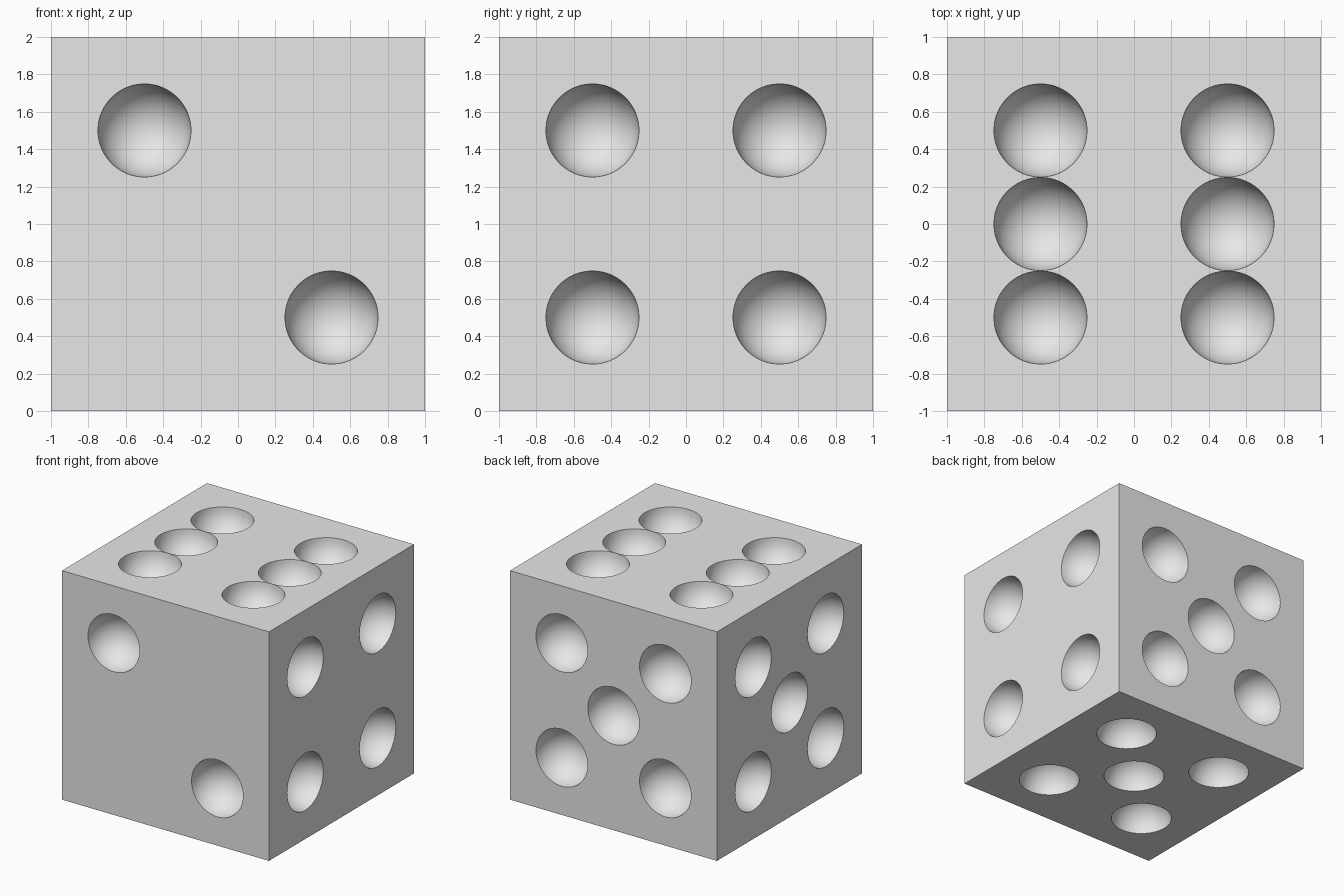
import bpy
import bmesh
from math import radians
from mathutils import Vector, Matrix

default = bpy.data.objects.get("Cube")
if default:
    bpy.data.objects.remove(default, do_unlink=True)

# Single plain grey
grey = bpy.data.materials.new("light_grey")
grey.use_nodes = True
colour = (0.8, 0.8, 0.8, 1)
grey.diffuse_color = colour
grey.node_tree.nodes["Principled BSDF"].inputs["Base Color"].default_value = colour

PIP_RADIUS = 0.249
CENTRE = Vector((0, 0, 1))


def new_object(name, bm):
    mesh = bpy.data.meshes.new(name)
    bm.to_mesh(mesh)
    bm.free()
    mesh.materials.append(grey)
    obj = bpy.data.objects.new(name, mesh)
    bpy.context.collection.objects.link(obj)
    return obj


# Cube body
bm = bmesh.new()
bmesh.ops.create_cube(bm, size=2, matrix=Matrix.Translation(CENTRE))
body = new_object("die_body", bm)

# Pip layouts in face coordinates, half a unit from the middle
corners = [(a, b) for a in (-0.5, 0.5) for b in (-0.5, 0.5)]
five = corners + [(0, 0)]
six = corners + [(-0.5, 0), (0.5, 0)]
two = [(-0.5, 0.5), (0.5, -0.5)]

# Outward direction, first face axis, second face axis, pips
X, Y, Z = Vector((1, 0, 0)), Vector((0, 1, 0)), Vector((0, 0, 1))
faces = [
    (-Y, X, Z, two),
    (Y, X, Z, five),
    (X, Y, Z, corners),
    (-X, Y, Z, five),
    (Z, X, Y, six),
    (-Z, X, Y, five),
]

# Spheres centred on the faces, poles along the face directions
bm = bmesh.new()
for normal, u, v, pips in faces:
    turn = Z.rotation_difference(normal).to_matrix().to_4x4()
    for a, b in pips:
        place = Matrix.Translation(CENTRE + normal + u * a + v * b)
        bmesh.ops.create_uvsphere(bm, u_segments=48, v_segments=24,
                                  radius=PIP_RADIUS, matrix=place @ turn)
cutter = new_object("pip_cutter", bm)
cutter.hide_render = True

# Hollow out the pips
cut = body.modifiers.new("pips", 'BOOLEAN')
cut.operation = 'DIFFERENCE'
cut.solver = 'EXACT'
cut.object = cutter
bpy.ops.object.select_all(action='DESELECT')
body.select_set(True)
bpy.context.view_layer.objects.active = body
bpy.ops.object.modifier_apply(modifier=cut.name)
bpy.data.objects.remove(cutter, do_unlink=True)

# Smooth hollows with crisp rims
bpy.ops.object.shade_smooth_by_angle(angle=radians(30))
